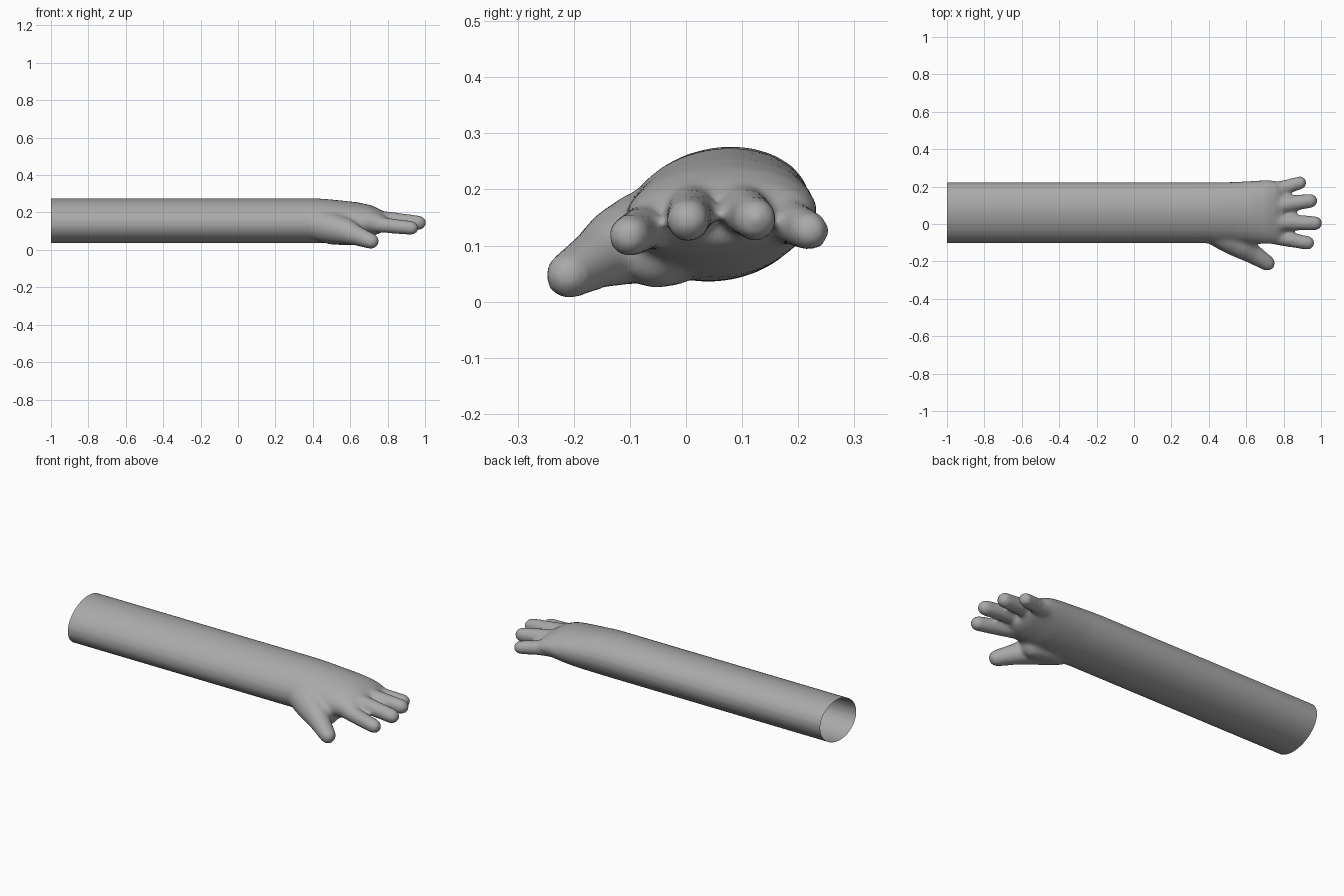
import bpy, bmesh, math
from mathutils import Vector

if "Cube" in bpy.data.objects:
    bpy.data.objects.remove(bpy.data.objects["Cube"])

SIDES = 24
bm = bmesh.new()


def loft(rings):
    """Closed skin through a list of point rings."""
    loops = [[bm.verts.new(p) for p in ring] for ring in rings]
    for a, b in zip(loops, loops[1:]):
        n = len(a)
        for i in range(n):
            bm.faces.new((a[i], a[(i + 1) % n], b[(i + 1) % n], b[i]))
    bm.faces.new(list(reversed(loops[0])))
    bm.faces.new(loops[-1])


def circle(centre, axis, radius, n=16):
    q = axis.to_track_quat('Z', 'Y')
    return [centre + q @ Vector((radius * math.cos(t), radius * math.sin(t), 0))
            for t in (2 * math.pi * i / n for i in range(n))]


def digit(path):
    """Tapered tube through (x, y, z, radius) with domed ends."""
    pts = [Vector(p[:3]) for p in path]
    rad = [p[3] + 0.003 for p in path]
    first = (pts[1] - pts[0]).normalized()
    last = (pts[-1] - pts[-2]).normalized()
    dome = [math.radians(d) for d in (22, 44, 64, 80)]
    rings = [circle(pts[0] - first * rad[0] * math.sin(a), first, rad[0] * math.cos(a))
             for a in reversed(dome)]
    for i, p in enumerate(pts):
        axis = pts[min(i + 1, len(pts) - 1)] - pts[max(i - 1, 0)]
        rings.append(circle(p, axis, rad[i]))
    rings += [circle(pts[-1] + last * rad[-1] * math.sin(a), last, rad[-1] * math.cos(a))
              for a in dome]
    loft(rings)


# Forearm flowing into the palm: x, centre y, centre z, half width, half height
sections = [
    (-1.06, 0.060, 0.156, 0.162, 0.121),
    (0.36, 0.060, 0.156, 0.162, 0.121),
    (0.46, 0.058, 0.155, 0.164, 0.119),
    (0.56, 0.060, 0.153, 0.166, 0.111),
    (0.64, 0.062, 0.154, 0.169, 0.101),
    (0.71, 0.063, 0.156, 0.171, 0.084),
    (0.76, 0.064, 0.153, 0.168, 0.064),
    (0.79, 0.064, 0.150, 0.150, 0.042),
]
rings = []
for x, cy, cz, hy, hz in sections:
    ring = []
    for i in range(SIDES):
        t = 2 * math.pi * i / SIDES
        ring.append((x, cy + hy * math.cos(t) + 0.17 * hz * math.sin(t),
                     cz + hz * math.sin(t)))
    rings.append(ring)
loft(rings)

# Four fingers, from inside the palm to the tip
digit([(0.70, -0.055, 0.140, 0.042), (0.80, -0.078, 0.130, 0.038), (0.928, -0.101, 0.117, 0.035)])
digit([(0.70, 0.012, 0.168, 0.044), (0.80, 0.009, 0.162, 0.041), (0.968, 0.004, 0.145, 0.036)])
digit([(0.70, 0.095, 0.168, 0.044), (0.80, 0.104, 0.162, 0.041), (0.943, 0.124, 0.146, 0.036)])
digit([(0.70, 0.175, 0.148, 0.040), (0.80, 0.195, 0.138, 0.036), (0.888, 0.220, 0.126, 0.033)])

# Thumb and the pad at its base
digit([(0.46, -0.040, 0.125, 0.085), (0.52, -0.080, 0.113, 0.079), (0.58, -0.120, 0.098, 0.068),
       (0.64, -0.163, 0.074, 0.050), (0.712, -0.209, 0.047, 0.040)])
digit([(0.50, -0.030, 0.095, 0.065), (0.60, -0.055, 0.088, 0.062)])

bmesh.ops.recalc_face_normals(bm, faces=bm.faces)
mesh = bpy.data.meshes.new("arm_and_hand")
bm.to_mesh(mesh)
bm.free()
arm = bpy.data.objects.new("arm_and_hand", mesh)
bpy.context.collection.objects.link(arm)

# Fuse the parts into one skin and soften the joins
fuse = arm.modifiers.new("fuse", 'REMESH')
fuse.mode = 'VOXEL'
fuse.voxel_size = 0.011
soften = arm.modifiers.new("soften", 'SMOOTH')
soften.factor = 0.5
soften.iterations = 9
skin = bpy.data.meshes.new_from_object(
    arm.evaluated_get(bpy.context.evaluated_depsgraph_get()))
arm.modifiers.clear()
arm.data = skin

# Open end of the arm: trim square, leaving it hollow
bm = bmesh.new()
bm.from_mesh(skin)
bmesh.ops.bisect_plane(bm, geom=bm.verts[:] + bm.edges[:] + bm.faces[:],
                       plane_co=(-1, 0, 0), plane_no=(1, 0, 0), clear_inner=True)
for f in bm.faces:
    f.smooth = True
bm.to_mesh(skin)
bm.free()

grey = bpy.data.materials.new("plain grey")
grey.diffuse_color = (0.4, 0.4, 0.4, 1)
grey.use_nodes = True
grey.node_tree.nodes["Principled BSDF"].inputs["Base Color"].default_value = grey.diffuse_color
skin.materials.clear()
skin.materials.append(grey)
